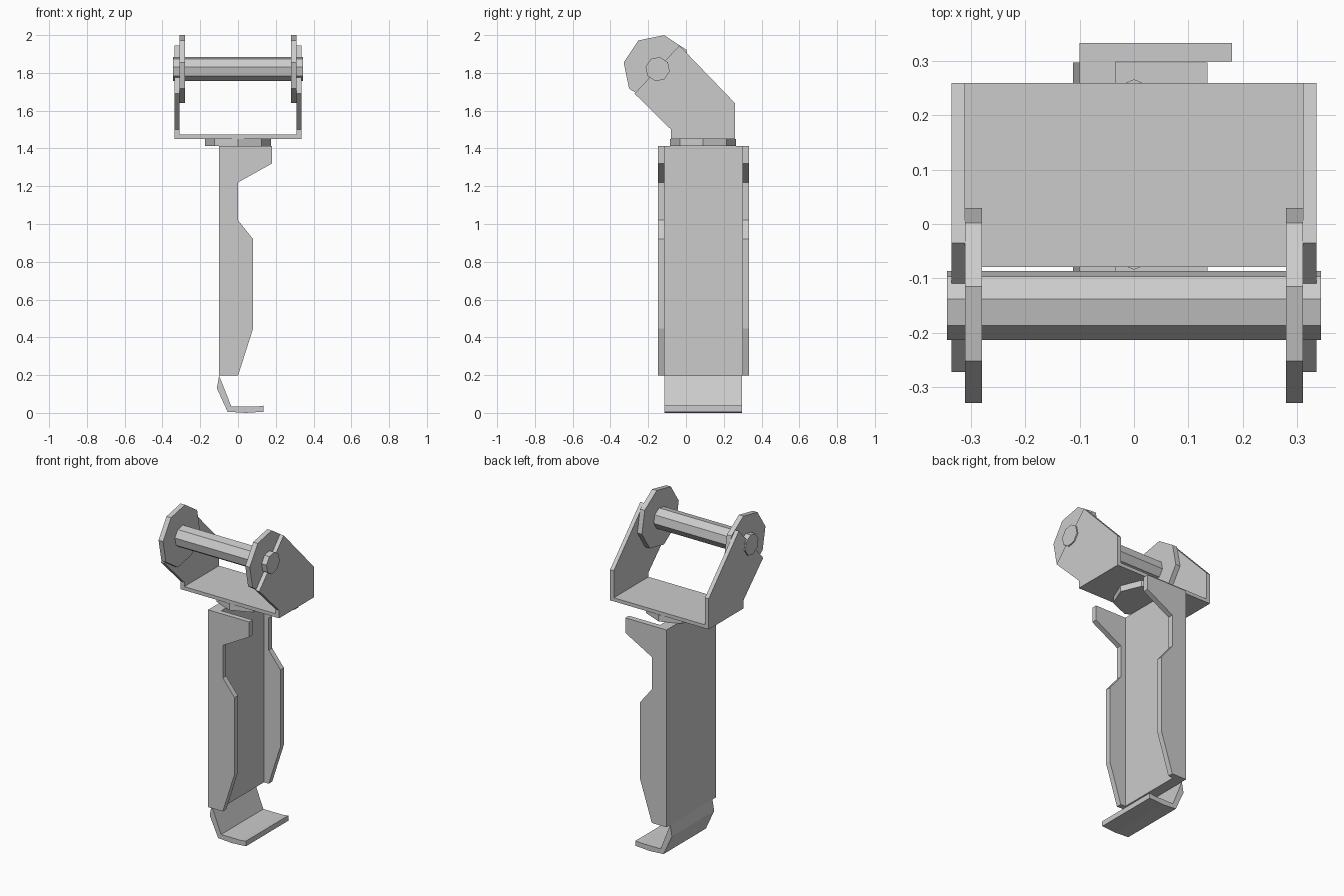
import bpy, bmesh, math

if "Cube" in bpy.data.objects:
    bpy.data.objects.remove(bpy.data.objects["Cube"])


def prism(name, profile, axis, lo, hi):
    """Extrude a 2D profile along an axis: 'x' profile is (y,z), 'y' is (x,z), 'z' is (x,y)."""
    place = {'x': lambda a, b, t: (t, a, b),
             'y': lambda a, b, t: (a, t, b),
             'z': lambda a, b, t: (a, b, t)}[axis]
    bm = bmesh.new()
    ends = [[bm.verts.new(place(a, b, t)) for a, b in profile] for t in (lo, hi)]
    n = len(profile)
    bm.faces.new(ends[0])
    bm.faces.new(ends[1][::-1])
    for i in range(n):
        j = (i + 1) % n
        bm.faces.new((ends[0][i], ends[1][i], ends[1][j], ends[0][j]))
    bmesh.ops.recalc_face_normals(bm, faces=bm.faces)
    mesh = bpy.data.meshes.new(name)
    bm.to_mesh(mesh)
    bm.free()
    obj = bpy.data.objects.new(name, mesh)
    bpy.context.collection.objects.link(obj)
    return obj


def octagon(cx, cy, r, start):
    angles = [math.radians(start + 45 * i) for i in range(8)]
    return [(cx + r * math.cos(a), cy + r * math.sin(a)) for a in angles]


def rect(a0, b0, a1, b1):
    return [(a0, b0), (a1, b0), (a1, b1), (a0, b1)]


# Channel-shaped handle: thick web with two shaped flanges
prism("handle_web", rect(-0.10, 0.197, -0.033, 1.413), 'y', -0.115, 0.299)
flange = [(-0.10, 0.197), (0, 0.197), (0.08, 0.447), (0.08, 0.92), (0, 1.02),
          (0, 1.22), (0.18, 1.32), (0.18, 1.413), (-0.10, 1.413)]
prism("front_flange", flange, 'y', -0.148, -0.115)
prism("back_flange", flange, 'y', 0.299, 0.333)

# Bent foot below the handle
foot = [(-0.10, 0.197), (-0.112, 0.13), (-0.055, 0.006), (0.04, 0.0), (0.135, 0.006),
        (0.135, 0.038), (0.10, 0.033), (-0.035, 0.033)]
prism("foot", foot, 'y', -0.115, 0.297)

# Swivel disc between handle and bracket
prism("swivel_disc", octagon(0, 0.091, 0.175, 0), 'z', 1.413, 1.451)

# U-shaped bracket
prism("bracket_base", rect(-0.311, -0.079, 0.311, 0.259), 'z', 1.451, 1.473)
cheek = [(-0.079, 1.451), (0.259, 1.451), (0.259, 1.64), (-0.035, 1.945),
         (-0.272, 1.69), (-0.079, 1.50)]
boss = octagon(-0.15, 1.82, 0.183, 34)
for side, s in (("left", -1), ("right", 1)):
    prism(side + "_bracket_cheek", cheek, 'x', s * 0.311, s * 0.336)
    prism(side + "_boss_plate", boss, 'x', s * 0.280, s * 0.311)

# Cross pin through both cheeks
prism("cross_pin", octagon(-0.15, 1.82, 0.065, 34), 'x', -0.344, 0.344)
